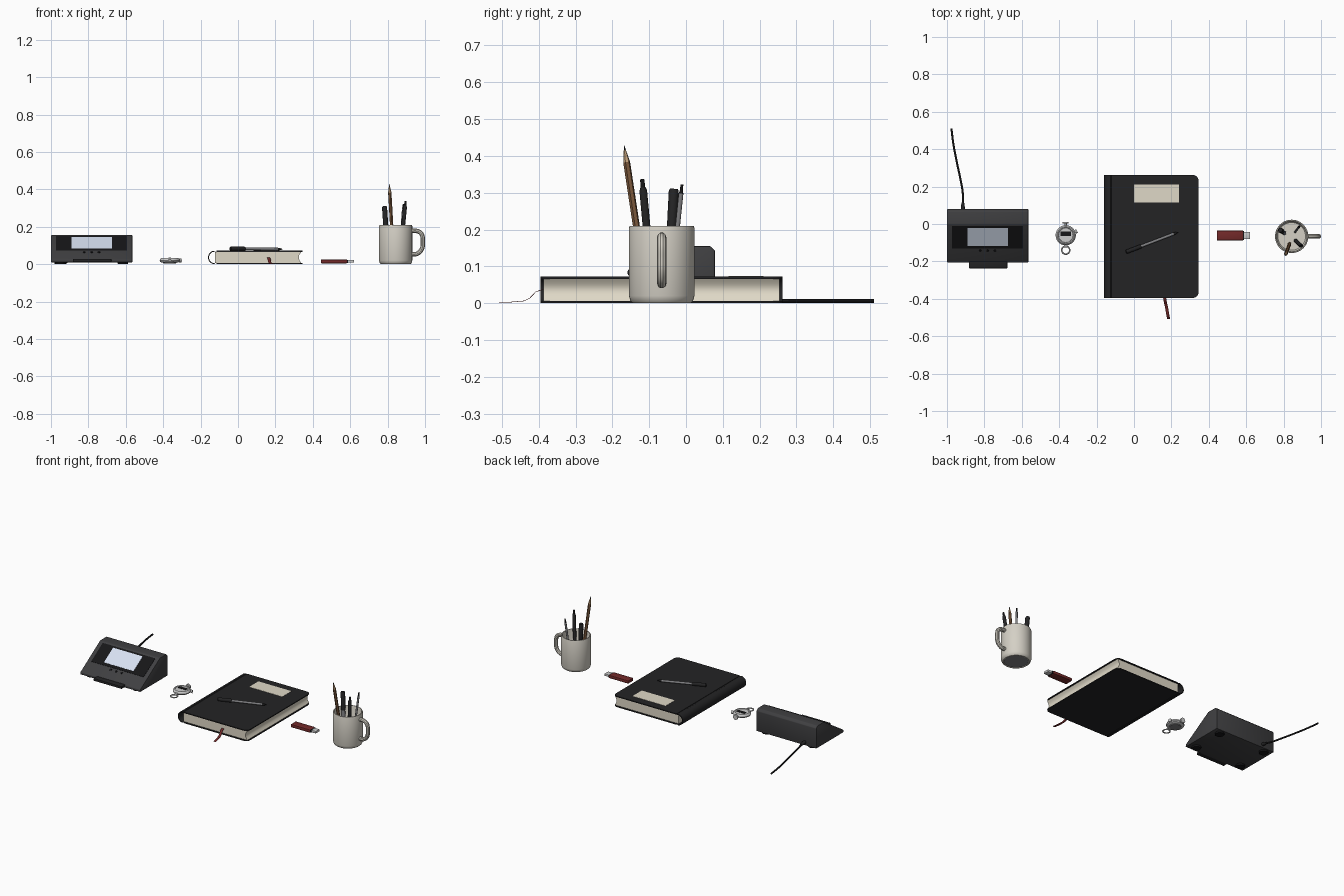
import bpy, bmesh, math
from mathutils import Vector, Matrix

if "Cube" in bpy.data.objects:
    bpy.data.objects.remove(bpy.data.objects["Cube"])

MATS = {}
COLORS = {
    "charcoal": (0.05, 0.05, 0.053), "black": (0.017, 0.017, 0.018), "dark": (0.008, 0.008, 0.009),
    "screen": (0.68, 0.75, 0.88), "cream": (0.74, 0.69, 0.57), "ceramic": (0.66, 0.63, 0.56),
    "red": (0.17, 0.022, 0.022), "steel": (0.55, 0.56, 0.58), "grey": (0.22, 0.22, 0.23),
    "wood": (0.55, 0.36, 0.2), "brown": (0.2, 0.1, 0.045),
}


def finish(name, bm, color):
    bmesh.ops.recalc_face_normals(bm, faces=bm.faces)
    me = bpy.data.meshes.new(name)
    bm.to_mesh(me)
    bm.free()
    ob = bpy.data.objects.new(name, me)
    bpy.context.collection.objects.link(ob)
    paint(ob, color)
    return ob


def paint(ob, color):
    if color not in MATS:
        MATS[color] = bpy.data.materials.new(color)
        MATS[color].diffuse_color = (*COLORS[color], 1)
    ob.data.materials.append(MATS[color])


def bevel(bm, width, segs=2):
    bmesh.ops.bevel(bm, geom=bm.edges[:], offset=width, segments=segs, affect='EDGES', profile=0.5)


def box(name, size, loc, color, tilt=0, bev=0):
    bm = bmesh.new()
    bmesh.ops.create_cube(bm, size=1)
    bmesh.ops.scale(bm, vec=size, verts=bm.verts)
    if bev:
        bevel(bm, bev)
    bmesh.ops.transform(bm, matrix=Matrix.Translation(loc) @ Matrix.Rotation(tilt, 4, 'X'), verts=bm.verts)
    return finish(name, bm, color)


def prism(name, pts, axis, a, b, color, bev=0):
    place = {'x': lambda u, v, t: (t, u, v), 'y': lambda u, v, t: (u, t, v), 'z': lambda u, v, t: (u, v, t)}[axis]
    bm = bmesh.new()
    lo, hi = ([bm.verts.new(place(u, v, t)) for u, v in pts] for t in (a, b))
    bm.faces.new(lo)
    bm.faces.new(hi)
    for i in range(len(pts)):
        j = (i + 1) % len(pts)
        bm.faces.new((lo[i], lo[j], hi[j], hi[i]))
    bmesh.ops.recalc_face_normals(bm, faces=bm.faces)
    if bev:
        bevel(bm, bev)
    return finish(name, bm, color)


def lathe(name, prof, base, direction, color, segs=24):
    """Revolve (radius, height) points about an axis starting at base."""
    m = Matrix.Translation(base) @ Vector(direction).to_track_quat('Z', 'Y').to_matrix().to_4x4()
    bm = bmesh.new()
    rings = []
    for r, h in prof:
        n = segs if r > 0 else 1
        rings.append([bm.verts.new(m @ Vector((r * math.cos(2 * math.pi * i / segs),
                                               r * math.sin(2 * math.pi * i / segs), h))) for i in range(n)])
    for p, q in zip(rings, rings[1:]):
        for i in range(segs):
            j = (i + 1) % segs
            f = [p[i % len(p)], p[j % len(p)], q[j % len(q)], q[i % len(q)]]
            bm.faces.new(list(dict.fromkeys(f)))
    return finish(name, bm, color)


def tube(name, pts, r, color, cyclic=False):
    cu = bpy.data.curves.new(name, 'CURVE')
    cu.dimensions = '3D'
    cu.bevel_depth, cu.bevel_resolution, cu.resolution_u = r, 3, 8
    cu.use_fill_caps = not cyclic
    sp = cu.splines.new('BEZIER')
    sp.use_cyclic_u = cyclic
    sp.bezier_points.add(len(pts) - 1)
    for bp, p in zip(sp.bezier_points, pts):
        bp.co = p
        bp.handle_left_type = bp.handle_right_type = 'AUTO'
    ob = bpy.data.objects.new(name, cu)
    bpy.context.collection.objects.link(ob)
    paint(ob, color)
    bpy.ops.object.select_all(action='DESELECT')
    ob.select_set(True)
    bpy.context.view_layer.objects.active = ob
    bpy.ops.object.convert(target='MESH')


# Desk clock: wedge body with sloped panel, screen, buttons, tab, feet, cable
prism("clock_body", [(-.205, .01), (-.205, .025), (0, .155), (.066, .155), (.079, .142), (.079, .01)],
      'x', -1, -.565, "charcoal", .003)
slope = math.atan2(.13, .205)
normal = Vector((0, -math.sin(slope), math.cos(slope)))


def on_slope(x, y, lift=0):
    return Vector((x, y, .025 + (y + .205) * .13 / .205)) + normal * lift


box("clock_panel", (.38, .142, .004), on_slope(-.7825, -.07), "dark", slope)
box("clock_screen", (.215, .113, .004), on_slope(-.7825, -.068, .0015), "screen", slope)
for i, x in enumerate((-.822, -.7825, -.743)):
    lathe(f"clock_button_{i}", [(0, 0), (.007, 0), (.007, .004), (0, .005)], on_slope(x, -.143, -.001), normal, "dark", 16)
box("clock_front_tab", (.205, .06, .016), (-.78, -.207, .02), "black", bev=.003)
for i, (x, y) in enumerate((x, y) for x in (-.95, -.615) for y in (-.165, .045)):
    lathe(f"clock_foot_{i}", [(0, 0), (.026, 0), (.028, .003), (.028, .012), (0, .012)], (x, y, 0), (0, 0, 1), "dark")
lathe("cable_plug", [(0, 0), (.011, 0), (.01, .02), (.007, .04), (0, .04)], (-.915, .075, .032), (0, 1, -.15), "black", 16)
tube("cable", [(-.915, .1, .029), (-.915, .16, .012), (-.928, .24, .007), (-.945, .32, .006),
               (-.966, .43, .006), (-.976, .51, .006)], .0055, "black")

# Stopwatch: case, bezel, face, display, crown, pushers, ring
cx, cy = -.365, -.06
lathe("stopwatch_case", [(0, .008), (.042, .008), (.051, .013), (.054, .02), (.051, .028), (.046, .033),
                         (.041, .033), (.039, .03), (0, .03)], (cx, cy, 0), (0, 0, 1), "steel", 40)
lathe("stopwatch_back", [(0, .004), (.034, .004), (.036, .01), (0, .01)], (cx, cy, 0), (0, 0, 1), "grey")
lathe("stopwatch_face", [(.039, .029), (.038, .031), (0, .031)], (cx, cy, 0), (0, 0, 1), "steel")
box("stopwatch_display", (.058, .022, .003), (cx, cy + .008, .0315), "dark")
for i, ang in enumerate((90, 20)):
    d = Vector((math.cos(math.radians(ang)), math.sin(math.radians(ang)), 0))
    w = 1 if i == 0 else .65
    lathe(f"stopwatch_pusher_{i}", [(0, 0), (.006 * w, 0), (.006 * w, .012), (.016 * w, .012), (.016 * w, .022), (0, .022)],
          Vector((cx, cy, .02)) + d * (.05 if i == 0 else .043), d, "steel", 16)
box("stopwatch_lug", (.02, .018, .012), (cx, cy - .056, .018), "steel", bev=.003)
tube("stopwatch_ring", [(cx + .021 * math.cos(a), cy - .08 + .021 * math.sin(a), .013)
                        for a in (i * math.pi / 4 for i in range(8))], .004, "steel", True)

# Notebook: boards with rounded outer corners, hollow spine, pages, label, ribbon
y0, y1, r = -.395, .262, .03
corner = [i * math.pi / 12 for i in range(7)]
board = [(-.115, y0)] + [(.345 - r + r * math.sin(a), y0 + r - r * math.cos(a)) for a in corner] + \
        [(.345 - r + r * math.cos(a), y1 - r + r * math.sin(a)) for a in corner] + [(-.115, y1)]
prism("notebook_back_cover", board, 'z', 0, .006, "black")
prism("notebook_front_cover", board, 'z', .066, .072, "black")
arc = [math.pi / 2 + i * math.pi / 16 for i in range(17)]
outer = [(-.113, .069), (-.121, .069)] + [(-.125 + .035 * math.cos(a), .036 + .036 * math.sin(a)) for a in arc] + \
        [(-.121, .003), (-.113, .003)]
inner = [(-.125 + .03 * math.cos(a), .036 + .031 * math.sin(a)) for a in reversed(arc)]
prism("notebook_spine", outer + [(-.113, .005)] + inner + [(-.113, .067)], 'y', y0, y1, "black")
fore_edge = [(.338 - .013 * math.sin(i * math.pi / 10), .006 + .006 * i) for i in range(11)]
prism("notebook_pages", [(-.124, .006)] + fore_edge + [(-.124, .066)], 'y', y0 + .008, y1 - .008, "cream")
box("notebook_label", (.24, .096, .002), (.12, .163, .0725), "cream")
bm = bmesh.new()
rows = []
for x, y, z in ((.158, -.34, .036), (.163, -.392, .036), (.166, -.408, .031), (.169, -.424, .014),
                (.173, -.44, .006), (.179, -.475, .003), (.185, -.508, .002)):
    rows.append([bm.verts.new((x + s * .008, y, z)) for s in (-1, 1)])
for p, q in zip(rows, rows[1:]):
    bm.faces.new((p[0], p[1], q[1], q[0]))
mod = finish("notebook_ribbon", bm, "red").modifiers.new("thickness", 'SOLIDIFY')
mod.thickness, mod.offset = .0015, 0

# Pen lying on the notebook
a, b = Vector((-.043, -.15, .0835)), Vector((.237, -.043, .0805))
d = (b - a).normalized()
lathe("desk_pen_cap", [(0, 0), (.008, 0), (.011, .004), (.011, .083), (.008, .088), (0, .088)], a, d, "black", 20)
lathe("desk_pen_barrel", [(0, 0), (.0075, 0), (.0075, .19), (0, .19)], a + d * .083, d, "grey", 20)
lathe("desk_pen_tip", [(0, 0), (.0075, 0), (.006, .012), (.002, .027), (0, .028)], a + d * .272, d, "black", 20)

# Memory stick
box("stick_body", (.14, .053, .02), (.513, -.0615, .015), "red", bev=.004)
box("stick_collar", (.006, .046, .017), (.585, -.0615, .015), "dark")
box("stick_plug", (.036, .038, .014), (.602, -.0615, .015), "steel", bev=.001)

# Mug with handle
mx, my = .843, -.066
lathe("mug", [(0, .006), (.07, .006), (.073, 0), (.078, 0), (.085, .006), (.089, .02), (.089, .204), (.087, .21),
              (.082, .21), (.08, .204), (.08, .022), (.074, .013), (0, .013)], (mx, my, 0), (0, 0, 1), "ceramic", 48)
lathe("mug_base", [(0, .003), (.071, .003), (.071, .007), (0, .007)], (mx, my, 0), (0, 0, 1), "grey", 48)
tube("mug_handle", [(.925, my, .178), (.955, my, .178), (.98, my, .163), (.9875, my, .12),
                    (.982, my, .08), (.957, my, .056), (.925, my, .053)], .0125, "ceramic")


# Pens and pencil standing in the mug: parts are (suffix, colour, profile by fraction of length)
def stand(name, base, tip, parts, segs):
    base, tip = Vector(base), Vector(tip)
    n = (tip - base).length
    for suffix, color, prof in parts:
        lathe(f"{name}_{suffix}", [(0, prof[0][1] * n)] + [(q, h * n) for q, h in prof] + [(0, prof[-1][1] * n)],
              base, tip - base, color, segs)


stand("pencil", (.832, -.106, .02), (.809, -.168, .428),
      [("shaft", "brown", [(.0095, 0), (.0095, .89)]), ("point", "wood", [(.0095, .89), (.003, .97)]),
       ("lead", "dark", [(.003, .97), (.0008, 1)])], 6)
stand("marker", (.803, -.048, .02), (.783, -.033, .31),
      [("barrel", "grey", [(.011, 0), (.011, .62)]), ("cap", "black", [(.0135, .6), (.0135, .98), (.011, 1)])], 20)
stand("pen", (.865, -.09, .02), (.896, -.119, .337),
      [("barrel", "black", [(.0105, 0), (.0105, .9), (.007, .93)]), ("button", "dark", [(.006, .92), (.006, .99), (.004, 1)])], 20)
stand("slim_pen", (.862, -.042, .02), (.885, -.011, .322),
      [("barrel", "grey", [(.006, 0), (.0065, .92)]), ("tip", "dark", [(.0065, .92), (.004, .95), (.004, 1)])], 16)

# Smooth the round parts while keeping edges sharp
bpy.ops.object.select_all(action='SELECT')
bpy.context.view_layer.objects.active = bpy.data.objects["mug"]
bpy.ops.object.shade_smooth_by_angle(angle=math.radians(35))

for m in bpy.data.materials:
    if m.users and not m.is_grease_pencil:
        m.use_nodes = True
        m.node_tree.nodes["Principled BSDF"].inputs["Base Color"].default_value = m.diffuse_color
